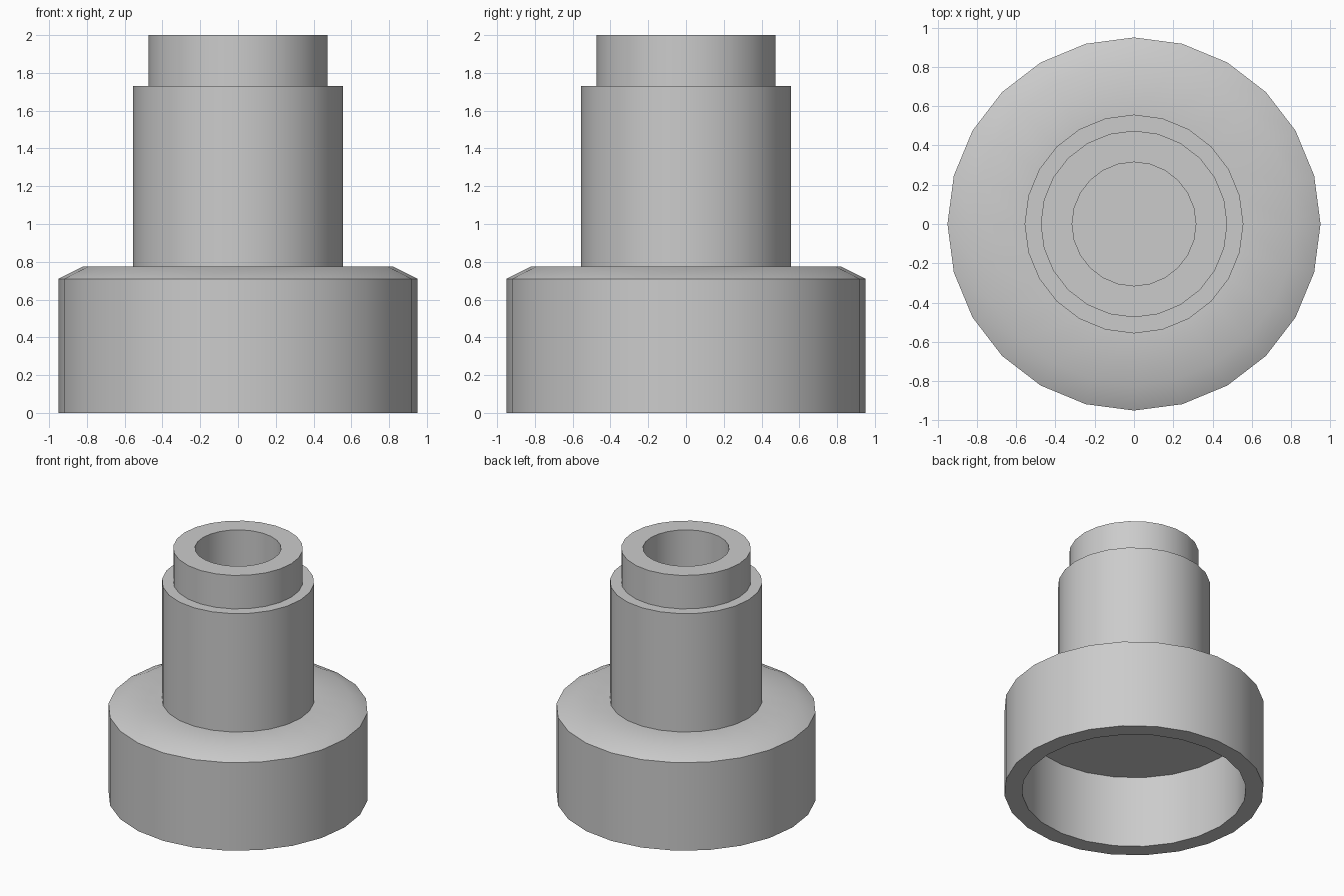
import bpy, bmesh
from math import cos, sin, tau, radians

SIDES = 24

cube = bpy.data.objects.get("Cube")
if cube:
    bpy.data.objects.remove(cube, do_unlink=True)

grey = bpy.data.materials.new("plain_grey")
grey.use_nodes = True
colour = (0.6, 0.6, 0.6, 1)
grey.diffuse_color = colour
grey.node_tree.nodes["Principled BSDF"].inputs["Base Color"].default_value = colour


def lathe(name, profile):
    """Revolve (radius, height) points and close both ends with flat discs."""
    bm = bmesh.new()
    rings = [[bm.verts.new((r * cos(tau * i / SIDES), r * sin(tau * i / SIDES), z))
              for i in range(SIDES)] for r, z in profile]
    for a, b in zip(rings, rings[1:]):
        for i in range(SIDES):
            j = (i + 1) % SIDES
            bm.faces.new((a[i], a[j], b[j], b[i]))
    bm.faces.new(rings[0])
    bm.faces.new(rings[-1])
    bmesh.ops.recalc_face_normals(bm, faces=bm.faces)
    mesh = bpy.data.meshes.new(name)
    bm.to_mesh(mesh)
    bm.free()
    mesh.materials.append(grey)
    obj = bpy.data.objects.new(name, mesh)
    bpy.context.collection.objects.link(obj)
    bpy.ops.object.select_all(action='DESELECT')
    obj.select_set(True)
    bpy.context.view_layer.objects.active = obj
    bpy.ops.object.shade_smooth_by_angle(angle=radians(30))
    return obj


# Hollow base, chamfered shoulder, barrel, neck and blind bore in one section
cup = [(0.82, 0.58), (0.82, 0), (0.95, 0), (0.95, 0.71), (0.82, 0.775)]
barrel = [(0.557, 0.775), (0.557, 1.73)]
neck = [(0.475, 1.73), (0.475, 2)]
bore = [(0.315, 2), (0.315, 0.775)]
lathe("stepped_hollow_fitting", cup + barrel + neck + bore)
